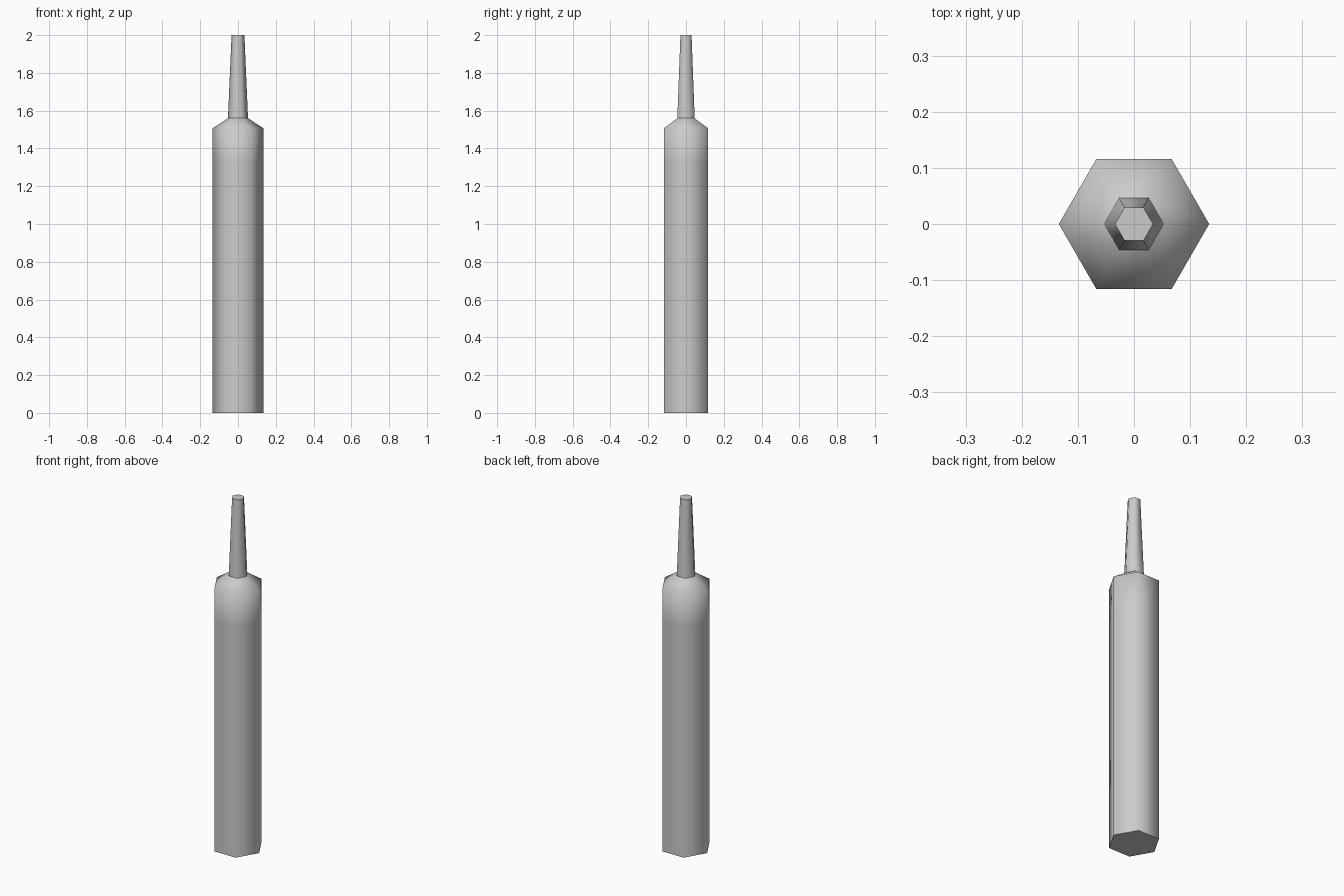
import bpy
import bmesh
from math import cos, sin, tau

cube = bpy.data.objects.get("Cube")
if cube:
    bpy.data.objects.remove(cube, do_unlink=True)

SIDES = 6

grey = bpy.data.materials.new("plain_grey")
grey.use_nodes = True
colour = (0.6, 0.6, 0.6, 1)
grey.diffuse_color = colour
grey.node_tree.nodes["Principled BSDF"].inputs["Base Color"].default_value = colour


def turned_part(name, profile):
    """Stack hexagonal rings of (radius, z), cap both ends with hard rims."""
    bm = bmesh.new()
    rings = [[bm.verts.new((r * cos(tau * i / SIDES), r * sin(tau * i / SIDES), z))
              for i in range(SIDES)] for r, z in profile]
    for low, high in zip(rings, rings[1:]):
        for i in range(SIDES):
            j = (i + 1) % SIDES
            bm.faces.new((low[i], low[j], high[j], high[i])).smooth = True
    for cap in (rings[0][::-1], rings[-1]):
        face = bm.faces.new(cap)
        for edge in face.edges:
            edge.smooth = False
    mesh = bpy.data.meshes.new(name)
    bm.to_mesh(mesh)
    bm.free()
    mesh.materials.append(grey)
    part = bpy.data.objects.new(name, mesh)
    bpy.context.collection.objects.link(part)
    return part


# Long hexagonal body with a sloped shoulder
turned_part("body", [(0.134, 0), (0.134, 1.32), (0.134, 1.507), (0.053, 1.56)])

# Slim tapered neck
turned_part("neck", [(0.053, 1.56), (0.034, 2)])
